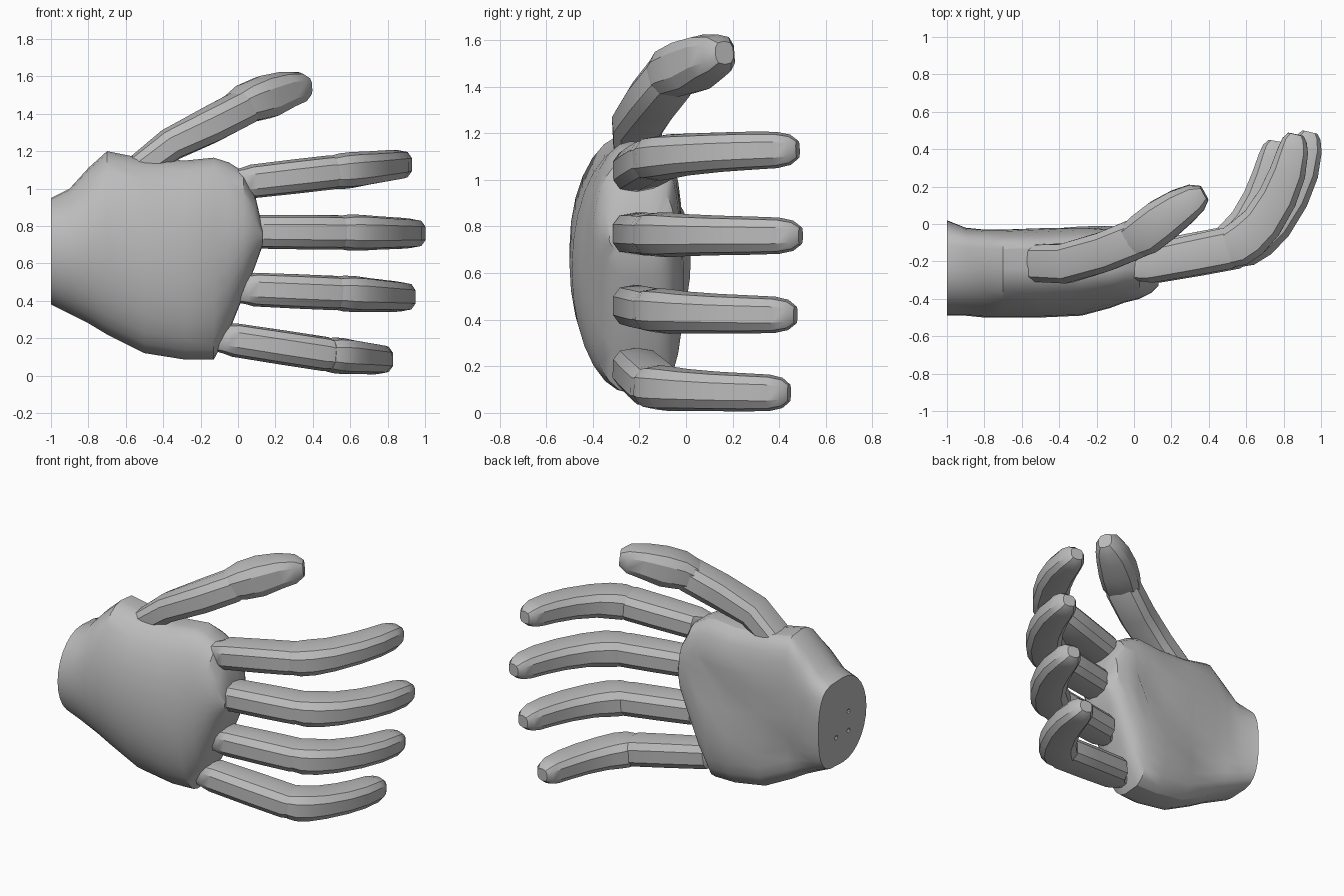
import bpy, bmesh, math
from mathutils import Vector

cube = bpy.data.objects.get("Cube")
if cube:
    bpy.data.objects.remove(cube, do_unlink=True)

grey = bpy.data.materials.new("mid_grey")
grey.use_nodes = True
grey.diffuse_color = (0.5, 0.5, 0.5, 1)
grey.node_tree.nodes["Principled BSDF"].inputs["Base Color"].default_value = grey.diffuse_color
parts = []


def spow(v, p):
    return math.copysign(abs(v) ** p, v)


def loft(name, rings):
    """Skin a list of equal-sized rings and cap both ends."""
    bm = bmesh.new()
    rows = [[bm.verts.new(p) for p in ring] for ring in rings]
    n = len(rows[0])
    for a, b in zip(rows, rows[1:]):
        for i in range(n):
            bm.faces.new((a[i], a[(i + 1) % n], b[(i + 1) % n], b[i]))
    bm.faces.new(rows[0])
    bm.faces.new(rows[-1])
    bmesh.ops.recalc_face_normals(bm, faces=bm.faces)
    mesh = bpy.data.meshes.new(name)
    bm.to_mesh(mesh)
    bm.free()
    mesh.materials.append(grey)
    ob = bpy.data.objects.new(name, mesh)
    bpy.context.collection.objects.link(ob)
    parts.append(ob)
    return ob


def tube(name, path, sides=10, box=0.7):
    """Rounded-box limb along points of (position, half width, half thickness)."""
    pts = [Vector(p[0]) for p in path]
    rings = []
    for i, (p, w, t) in enumerate(path):
        along = (pts[min(i + 1, len(pts) - 1)] - pts[max(i - 1, 0)]).normalized()
        thick = along.cross(Vector((0, 0, 1))).normalized()
        wide = thick.cross(along)
        ring = []
        for k in range(sides):
            a = math.tau * (k + 0.5) / sides
            ring.append(pts[i] + wide * w * spow(math.sin(a), box)
                        + thick * t * spow(math.cos(a), box))
        rings.append(ring)
    return loft(name, rings)


# Palm: slices of (x, bottom, top, front, back)
slices = [(-1, .38, .95, -.49, .02), (-.9, .33, 1.0, -.49, -.02),
          (-.8, .28, 1.11, -.5, -.03), (-.7, .22, 1.2, -.5, -.03),
          (-.5, .12, 1.16, -.5, -.02), (-.28, .085, 1.15, -.49, -.01),
          (-.13, .085, 1.165, -.45, -.01), (-.05, .23, 1.14, -.42, -.02),
          (.03, .43, 1.09, -.4, -.03), (.09, .58, .97, -.37, -.05),
          (.13, .69, .8, -.33, -.1)]
rings = []
for x, lo, hi, front, back in slices:
    mid, half, yc = (lo + hi) / 2, (hi - lo) / 2, -.24
    ring = []
    for k in range(28):
        a = math.tau * k / 28
        c, s = math.cos(a), math.sin(a)
        if c > 0:   # flatter inner side with a shallow diagonal crease
            z = mid + half * spow(s, .8)
            y = yc + (back - yc) * c ** .45
            if c > .5 and -.75 < x < -.1:
                off = abs(z - (.86 + .6 * x))
                y -= .05 * max(0, 1 - off / .14)
        else:       # domed outer side
            z = mid + half * s
            y = yc + (yc - front) * c
        ring.append((x, y, z))
    rings.append(ring)
palm = loft("palm", rings)

# Four small mounting holes in the wrist
cuts = bmesh.new()
for y in (-.3, -.17):
    for z in (.57, .7):
        made = bmesh.ops.create_cone(cuts, cap_ends=True, segments=10,
                                     radius1=.015, radius2=.015, depth=.1)["verts"]
        for v in made:
            v.co = Vector((v.co.z - 1, v.co.y + y, v.co.x + z))
bmesh.ops.recalc_face_normals(cuts, faces=cuts.faces)
cut_mesh = bpy.data.meshes.new("hole_cutter")
cuts.to_mesh(cut_mesh)
cuts.free()
cut_mesh.materials.append(grey)
cutter = bpy.data.objects.new("hole_cutter", cut_mesh)
bpy.context.collection.objects.link(cutter)
cutter.hide_render = True
cutter.hide_viewport = True
cutter.display_type = 'WIRE'
holes = palm.modifiers.new("wrist_holes", 'BOOLEAN')
holes.object = cutter
holes.operation = 'DIFFERENCE'
holes.solver = 'EXACT'

# Fingers: shared profiles of (fraction of segment, y, half width, half thickness)
lower = [(0, -.24, .07, .06), (.13, -.24, .08, .07), (.2, -.215, .09, .105),
         (.6, -.17, .092, .112), (.95, -.13, .092, .115), (1.08, -.11, .07, .09)]
upper = [(-.09, -.135, .088, .105), (.05, -.115, .096, .12), (.24, -.07, .096, .122),
         (.46, .005, .09, .115), (.71, .145, .085, .108), (.87, .28, .082, .1),
         (.955, .4, .078, .085), (.98, .46, .065, .068), (1, .492, .04, .042)]
# name: x at base, joint and tip, y reach, z at base, joint and tip
fingers = {"index": ((-.04, .53, .865), .975, (1.025, 1.09, 1.13)),
           "middle": ((0, .57, .94), 1, (.77, .765, .76)),
           "ring": ((-.03, .55, .885), .955, (.465, .44, .42)),
           "little": ((-.15, .5, .76), .9, (.21, .11, .085))}


def segment(name, rows, xs, zs, reach):
    path = []
    for f, y, w, t in rows:
        x = xs[0] + (xs[1] - xs[0]) * f
        z = zs[0] + (zs[1] - zs[0]) * f
        path.append(((x, y * reach if y > 0 else y, z), w, t))
    tube(name, path, 10, .7)


for finger, (xs, reach, zs) in fingers.items():
    segment(finger + "_finger_lower", lower, xs[:2], zs[:2], reach)
    segment(finger + "_finger_upper", upper, xs[1:], zs[1:], reach)

# Thumb: straight lower segment and thicker tip segment
tube("thumb_lower", [((-.57, -.21, 1.07), .08, .1), ((-.36, -.21, 1.235), .09, .11),
                     ((-.15, -.145, 1.34), .1, .11), ((.03, -.07, 1.435), .1, .11),
                     ((.1, -.03, 1.47), .07, .08)])
tube("thumb_upper", [((-.01, -.09, 1.43), .085, .1), ((.06, -.05, 1.46), .108, .12),
                     ((.15, .02, 1.49), .118, .12), ((.25, .09, 1.525), .102, .105),
                     ((.33, .14, 1.54), .085, .082), ((.375, .165, 1.545), .05, .045)])

# Smooth shading with crisp facet edges
bpy.ops.object.select_all(action='DESELECT')
for ob in parts:
    ob.select_set(True)
bpy.context.view_layer.objects.active = palm
bpy.ops.object.shade_smooth_by_angle(angle=math.radians(30))
